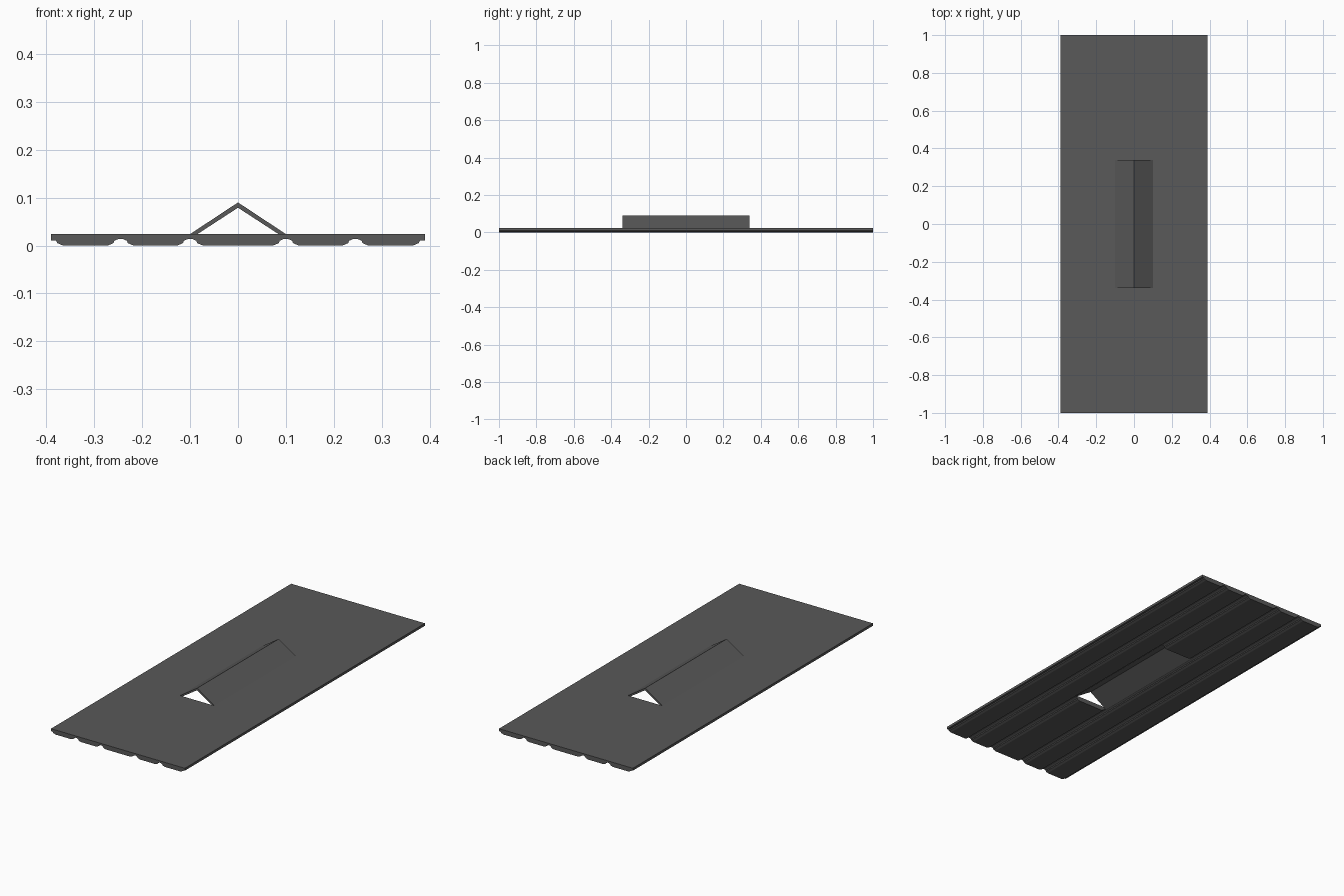
import bpy, bmesh

if "Cube" in bpy.data.objects:
    bpy.data.objects.remove(bpy.data.objects["Cube"])

mat = bpy.data.materials.new("dark_grey")
mat.diffuse_color = (0.1, 0.1, 0.1, 1)
mat.use_nodes = True
mat.node_tree.nodes["Principled BSDF"].inputs["Base Color"].default_value = mat.diffuse_color


def extrude_profile(name, pts, y0, y1):
    """Closed x/z outline extruded along y."""
    bm = bmesh.new()
    face = bm.faces.new([bm.verts.new((x, y0, z)) for x, z in pts])
    res = bmesh.ops.extrude_face_region(bm, geom=[face])
    verts = [v for v in res["geom"] if isinstance(v, bmesh.types.BMVert)]
    bmesh.ops.translate(bm, verts=verts, vec=(0, y1 - y0, 0))
    bmesh.ops.recalc_face_normals(bm, faces=bm.faces)
    me = bpy.data.meshes.new(name)
    bm.to_mesh(me)
    bm.free()
    me.materials.append(mat)
    ob = bpy.data.objects.new(name, me)
    bpy.context.collection.objects.link(ob)
    return ob


# Flat panel with stepped side edges and shallow arched grooves underneath
TOP, HALF, LEN = 0.024, 0.39, 1.0
groove = [(-0.027, 0.0), (-0.015, 0.005), (-0.013, 0.010), (-0.004, 0.014),
          (0.004, 0.014), (0.013, 0.010), (0.015, 0.005), (0.027, 0.0)]
outline = [(-HALF, TOP), (-HALF, 0.011), (-0.38, 0.010), (-0.377, 0.005), (-0.365, 0)]
for cx in (-0.245, -0.1, 0.1, 0.245):
    outline += [(cx + dx, z) for dx, z in groove]
outline += [(0.365, 0), (0.377, 0.005), (0.38, 0.010), (HALF, 0.011), (HALF, TOP)]
panel = extrude_profile("panel", outline, -LEN, LEN)

# Rectangular opening below the raised ridge
W, D = 0.1, 0.34
cutter = extrude_profile("opening_cutter",
                         [(-W, -0.1), (W, -0.1), (W, 0.2), (-W, 0.2)], -D, D)
cutter.hide_render = True
cutter.hide_viewport = True
cut = panel.modifiers.new("opening", 'BOOLEAN')
cut.operation = 'DIFFERENCE'
cut.solver = 'EXACT'
cut.object = cutter

# Folded sheet ridge, open at both ends
extrude_profile("ridge_vent", [(-W, TOP), (0, 0.09), (W, TOP),
                               (W, 0.014), (0, 0.079), (-W, 0.014)], -D, D)
